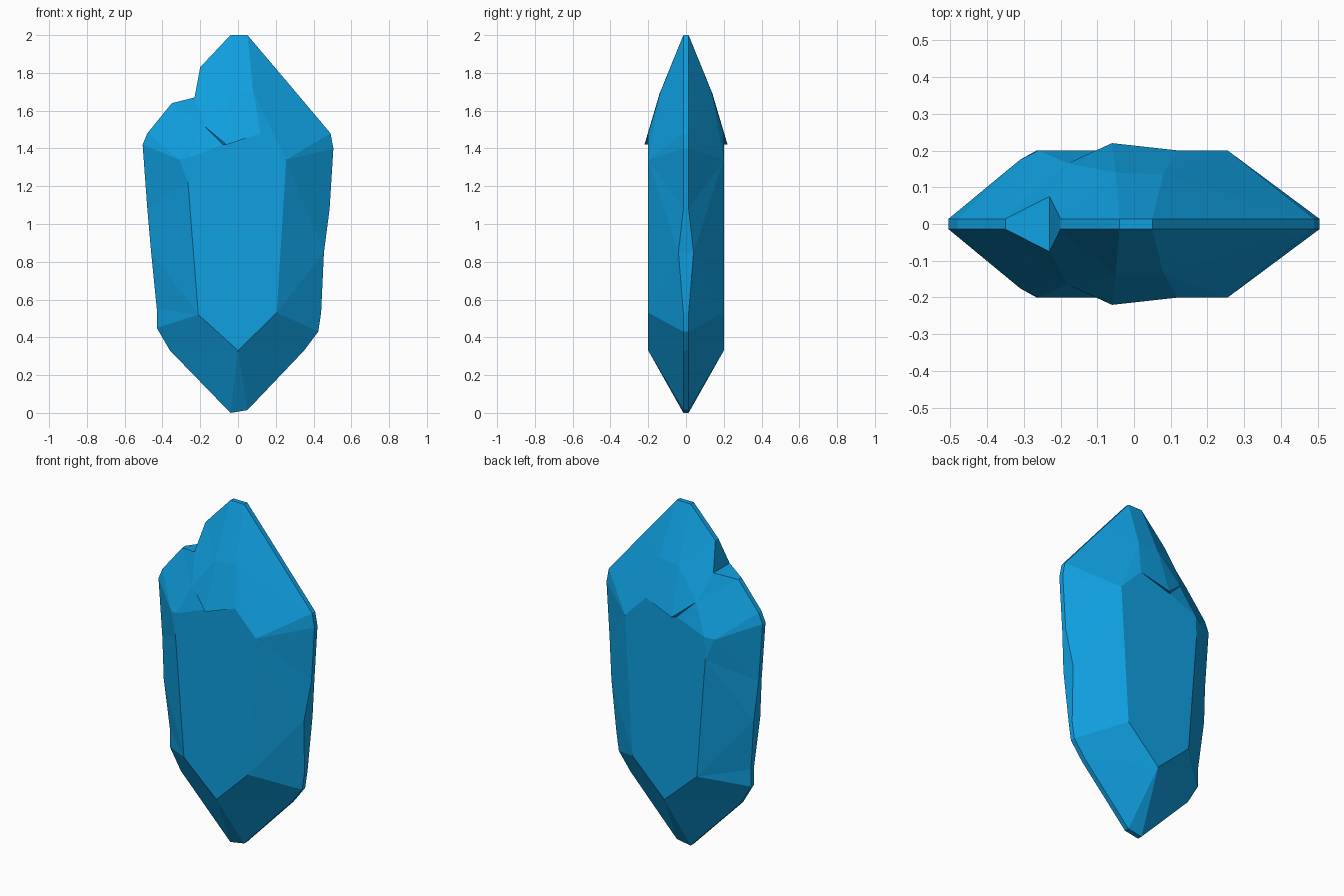
import bpy, bmesh

if "Cube" in bpy.data.objects:
    bpy.data.objects.remove(bpy.data.objects["Cube"])

# Outline of the crystal, clockwise from the tip: x, z and optional half thickness
RIM = [(-.04, 2), (.05, 2), (.22, 1.80), (.49, 1.48), (.505, 1.40), (.485, 1.08),
       (.455, .85, .04), (.44, .53), (.425, .43), (.35, .33), (.05, .015), (-.04, 0),
       (-.36, .33), (-.43, .45), (-.43, .55), (-.46, .85, .03), (-.48, 1.08),
       (-.505, 1.42), (-.48, 1.48), (-.35, 1.64), (-.23, 1.67, .075), (-.20, 1.83)]

# Inner facet corners: x, z, depth from the middle plane
INNER = {
    "A": (.255, 1.34, .2), "B": (.205, .53, .2), "C": (0, .33, .2),
    "D": (-.21, .52, .2), "E": (-.265, 1.22, .2), "F": (-.26, 1.35, .2),
    "G": (-.31, 1.34, .175), "S": (-.08, 1.42, .2), "T": (.12, 1.48, .2),
    "P": (-.06, 1.42, .22), "W": (-.18, 1.52, .165),
    "M": (-.05, 1.69, .14), "U": (.08, 1.70, .135),
}

FACETS = [
    "A B C D E F S T",                                          # large flat face
    "A 3 4", "A 4 5", "A 5 6", "A 6 B", "B 6 7",                # right bevel
    "B 7 8", "B 8 9 C", "C 9 10", "C 10 11",                    # lower point, right
    "C 11 12", "C 12 13 D", "D 13 14",                          # lower point, left
    "D 14 15", "D 15 E", "E 15 16", "E 16 G", "G 16 17", "E G F",  # left bevel
    "1 2 U", "U 2 3", "U 3 A", "U A T",                         # crown, right
    "0 1 U M", "M U T P", "0 M 21", "21 M 20", "20 M W", "W M P",  # crown, left
    "P T S", "W P S", "W S F",                                  # small ledge
    "W F G", "W G 19", "20 W 19", "G 18 19", "G 17 18",         # broken shoulder
]

bm = bmesh.new()
rings = []
for side in (-1, 1):
    # One half of the crystal, front then mirrored back
    verts = {}
    for i, p in enumerate(RIM):
        depth = p[2] if len(p) > 2 else .014
        verts[str(i)] = bm.verts.new((p[0], side * depth, p[1]))
    for name, (x, z, depth) in INNER.items():
        verts[name] = bm.verts.new((x, side * depth, z))
    for facet in FACETS:
        bm.faces.new([verts[k] for k in facet.split()])
    rings.append([verts[str(i)] for i in range(len(RIM))])

# Thin rim joining both halves
front, back = rings
for i in range(len(RIM)):
    j = (i + 1) % len(RIM)
    bm.faces.new((front[i], front[j], back[j], back[i]))
bmesh.ops.recalc_face_normals(bm, faces=bm.faces[:])

mesh = bpy.data.meshes.new("crystal")
bm.to_mesh(mesh)
bm.free()
crystal = bpy.data.objects.new("crystal", mesh)
bpy.context.collection.objects.link(crystal)

# Blue crystal colour
blue = bpy.data.materials.new("crystal_blue")
blue.diffuse_color = (.005, .35, .75, 1)
blue.use_nodes = True
blue.node_tree.nodes["Principled BSDF"].inputs["Base Color"].default_value = blue.diffuse_color
mesh.materials.append(blue)
